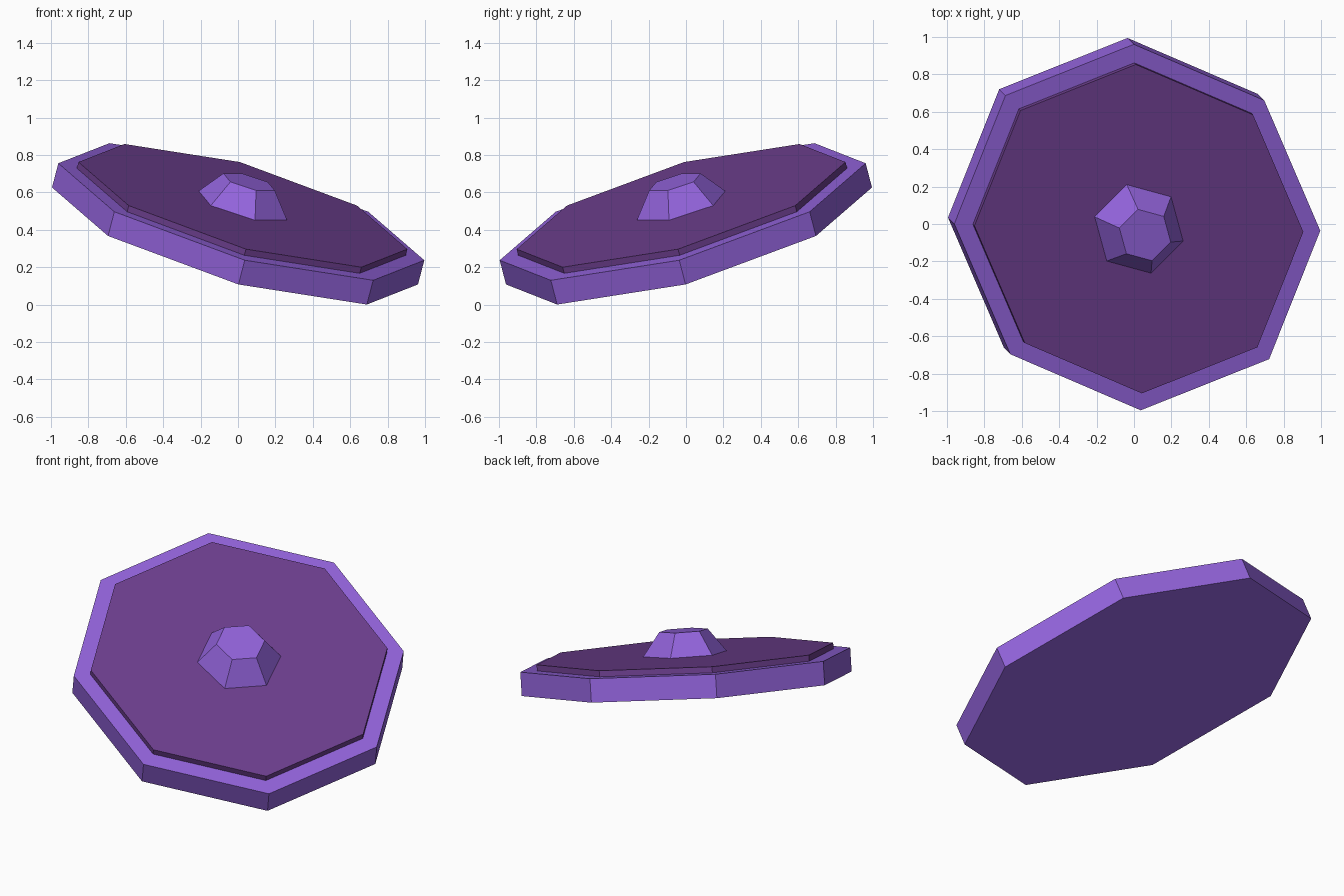
import bpy
import bmesh
from mathutils import Matrix, Vector

cube = bpy.data.objects.get("Cube")
if cube:
    bpy.data.objects.remove(cube, do_unlink=True)


def material(name, rgb):
    mat = bpy.data.materials.new(name)
    mat.use_nodes = True
    mat.diffuse_color = (*rgb, 1)
    mat.node_tree.nodes["Principled BSDF"].inputs["Base Color"].default_value = (*rgb, 1)
    return mat


violet = material("violet", (0.29, 0.125, 0.71))
plum = material("dark plum", (0.155, 0.05, 0.275))

# Leaning frame of the shield: its face normal points up, forward and to its left
normal = Vector((0.26, -0.26, 1)).normalized()
across = Vector((1, 1, 0)).normalized()
downhill = across.cross(normal)
frame = Matrix((downhill, across, normal)).transposed().to_4x4()
frame.translation = (-0.016, 0.016, 0.367)


def slab(name, sides, long_radius, cross_radius, bottom, top, mat, taper=1.0):
    """Flat-sided oval prism or frustum, standing on the shield's axis."""
    bm = bmesh.new()
    bmesh.ops.create_cone(bm, cap_ends=True, segments=sides,
                          radius1=1, radius2=taper, depth=top - bottom)
    bmesh.ops.scale(bm, vec=(long_radius, cross_radius, 1), verts=bm.verts)
    bmesh.ops.translate(bm, vec=(0, 0, (bottom + top) / 2), verts=bm.verts)
    mesh = bpy.data.meshes.new(name)
    bm.to_mesh(mesh)
    bm.free()
    mesh.materials.append(mat)
    obj = bpy.data.objects.new(name, mesh)
    obj.matrix_world = frame
    bpy.context.collection.objects.link(obj)
    return obj


# Heights of the layers along the shield's axis
rim_top = 0.138
panel_top = rim_top + 0.035
boss_top = panel_top + 0.135

slab("shield_rim", 8, 1.062, 0.96, 0, rim_top, violet)
slab("face_panel", 8, 0.954, 0.863, rim_top, panel_top, plum)
slab("center_boss", 6, 0.262, 0.243, panel_top, boss_top, violet, taper=0.58)
